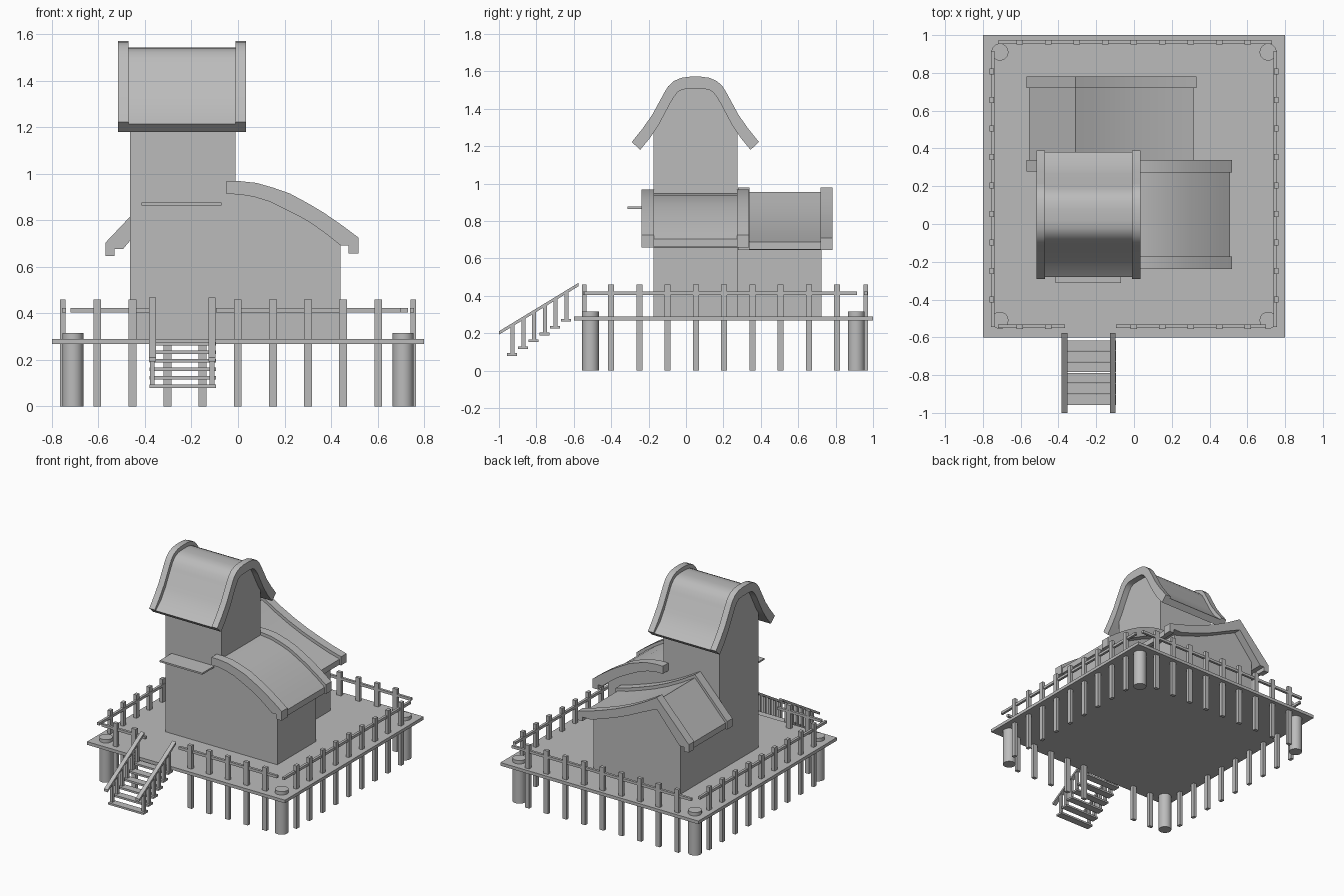
import bpy, bmesh, math
from mathutils import Vector

if "Cube" in bpy.data.objects:
    bpy.data.objects.remove(bpy.data.objects["Cube"])

grey = bpy.data.materials.new("plain grey")
grey.diffuse_color = (0.5, 0.5, 0.5, 1)
grey.use_nodes = True
grey.node_tree.nodes["Principled BSDF"].inputs["Base Color"].default_value = grey.diffuse_color


def finish(name, bm, smooth=False):
    bmesh.ops.recalc_face_normals(bm, faces=bm.faces[:])
    me = bpy.data.meshes.new(name)
    bm.to_mesh(me)
    bm.free()
    me.materials.append(grey)
    ob = bpy.data.objects.new(name, me)
    bpy.context.collection.objects.link(ob)
    if smooth:
        bpy.ops.object.select_all(action='DESELECT')
        ob.select_set(True)
        bpy.context.view_layer.objects.active = ob
        bpy.ops.object.shade_smooth_by_angle(angle=math.radians(28))
    return ob


def prism(name, pts, axis, a, b, smooth=False):
    """Extrude a 2D outline (horizontal, z) along x or y from a to b."""
    bm = bmesh.new()
    place = (lambda p, t: (t, p[0], p[1])) if axis == 'x' else (lambda p, t: (p[0], t, p[1]))
    f = bm.faces.new([bm.verts.new(place(p, a)) for p in pts])
    ext = bmesh.ops.extrude_face_region(bm, geom=[f])
    move = (b - a, 0, 0) if axis == 'x' else (0, b - a, 0)
    bmesh.ops.translate(bm, vec=move,
                        verts=[v for v in ext['geom'] if isinstance(v, bmesh.types.BMVert)])
    return finish(name, bm, smooth)


def box(name, x0, x1, y0, y1, z0, z1):
    return prism(name, [(x0, z0), (x1, z0), (x1, z1), (x0, z1)], 'y', y0, y1)


def post(name, x, y, wx, wy, z0, z1):
    return box(name, x - wx / 2, x + wx / 2, y - wy / 2, y + wy / 2, z0, z1)


def roof(name, outer, mid, inner, axis, a, b, w):
    """Thin middle covering plus a thicker edge board at each end."""
    prism(name + "_covering", mid + inner[::-1], axis, a + w, b - w, True)
    prism(name + "_board_near", outer + inner[::-1], axis, a, a + w, True)
    prism(name + "_board_far", outer + inner[::-1], axis, b - w, b, True)


# Deck and round corner piles
box("deck", -0.8, 0.8, -0.6, 1.0, 0.267, 0.29)
for x in (-0.71, 0.71):
    for y in (-0.51, 0.91):
        bm = bmesh.new()
        bmesh.ops.create_cone(bm, cap_ends=True, segments=28, radius1=0.045, radius2=0.045, depth=0.315)
        bmesh.ops.translate(bm, vec=(x, y, 0.1575), verts=bm.verts[:])
        finish("corner_pile", bm, True)

# Fence posts running down to the ground
for i in range(9):
    x = -0.605 + 0.151 * i
    post("back_fence_post", x, 0.962, 0.034, 0.024, 0, 0.46)
    if i not in (2, 3):
        post("front_fence_post", x, -0.545, 0.034, 0.024, 0, 0.46)
    y = -0.4 + 0.151 * i
    for s in (-1, 1):
        post("side_fence_post", s * 0.753, y, 0.024, 0.032, 0, 0.46)

# Fence rails
for name, x0, x1, y in (("front_rail_left", -0.72, -0.365, -0.541),
                        ("front_rail_right", -0.095, 0.70, -0.541),
                        ("back_rail", -0.72, 0.73, 0.962)):
    box(name, x0, x1, y - 0.009, y + 0.009, 0.403, 0.422)
for s in (-1, 1):
    post("side_rail", s * 0.748, 0.185, 0.018, 1.46, 0.403, 0.422)

# Stairs: treads, balusters and sloping handrails
for k in range(6):
    y, z = -0.93 + 0.0575 * k, 0.086 + 0.0365 * k
    box("stair_tread", -0.38, -0.095, y - 0.027, y + 0.027, z - 0.007, z + 0.007)
    for x in (-0.368, -0.112):
        post("stair_baluster", x, y + 0.003, 0.02, 0.022, z, 0.2 + (y + 1) * 0.62)
for x in (-0.368, -0.112):
    prism("stair_handrail", [(-1.0, 0.192), (-0.576, 0.45), (-0.576, 0.468), (-1.0, 0.21)],
          'x', x - 0.015, x + 0.015)

# Tower: mirrored bell-shaped roof over a gabled wall
cy = 0.05


def mirror(half):
    return [(cy - d, z) for d, z in half] + [(cy + d, z) for d, z in half[::-1]]


t_out = [(0.34, 1.222), (0.285, 1.29), (0.232, 1.365), (0.165, 1.488), (0.145, 1.52),
         (0.115, 1.548), (0.075, 1.565), (0.03, 1.571)]
t_in = [(0.295, 1.18), (0.243, 1.243), (0.195, 1.315), (0.135, 1.428), (0.115, 1.462),
        (0.095, 1.488), (0.07, 1.503), (0.03, 1.506)]
t_mid = [(i[0] + (o[0] - i[0]) * 0.55, i[1] + (o[1] - i[1]) * 0.55) for o, i in zip(t_out, t_in)]
t_mid[0] = (0.33, 1.213)
roof("tower_roof", mirror(t_out), mirror(t_mid), mirror(t_in), 'x', -0.515, 0.035, 0.045)
wall = [(0.225, 0.28), (0.225, 1.275)] + [(d, z + 0.01) for d, z in t_in[2:]]
prism("tower_wall", mirror(wall), 'x', -0.465, -0.01)

# Thin awning on the tower front
box("awning", -0.415, -0.07, -0.312, -0.17, 0.864, 0.876)

# Right wing: curved lean-to roof with a dropped eave
w_in = [(-0.05, 0.912), (0.006, 0.911), (0.07, 0.9), (0.135, 0.88), (0.2, 0.848), (0.26, 0.818),
        (0.31, 0.79), (0.38, 0.74), (0.44, 0.692), (0.476, 0.692), (0.476, 0.657)]
w_top = [(-0.05, 0.968), (0.006, 0.968), (0.08, 0.96), (0.15, 0.94), (0.222, 0.915), (0.3, 0.873),
         (0.372, 0.83), (0.45, 0.776), (0.519, 0.724)]
w_out = w_top + [(0.519, 0.657)]
w_mid = [(x - 0.004, z - 0.022) for x, z in w_top[:-1]] + [(0.509, 0.704), (0.509, 0.66)]
roof("wing_roof", w_out, w_mid, w_in, 'y', -0.237, 0.338, 0.065)
prism("wing_wall", [(-0.02, 0.28), (-0.02, 0.922)] + [(x, z + 0.01) for x, z in w_in[1:9]]
      + [(0.44, 0.28)], 'y', -0.175, 0.275)

# Back house: gable with a short left slope and a long swept right slope
b_top = [(-0.57, 0.703), (-0.31, 0.978), (-0.2, 0.913), (-0.09, 0.856), (0.02, 0.808),
         (0.13, 0.768), (0.23, 0.735), (0.33, 0.708)]
b_out = [(-0.57, 0.645)] + b_top + [(0.33, 0.645)]
b_mid = [(-0.557, 0.648), (-0.557, 0.69)] + [(x, z - 0.024) for x, z in b_top[1:-1]] \
        + [(0.318, 0.688), (0.318, 0.648)]
b_in = [(-0.53, 0.645), (-0.53, 0.675), (-0.495, 0.675), (-0.31, 0.893), (-0.2, 0.843),
        (-0.09, 0.79), (0.02, 0.743), (0.13, 0.705), (0.22, 0.675), (0.29, 0.675), (0.29, 0.645)]
roof("back_roof", b_out, b_mid, b_in, 'y', 0.278, 0.782, 0.062)
prism("back_wall", [(-0.462, 0.28), (-0.462, 0.725)] + [(x, z + 0.01) for x, z in b_in[3:8]]
      + [(0.24, 0.685), (0.24, 0.28)], 'y', 0.25, 0.725)
